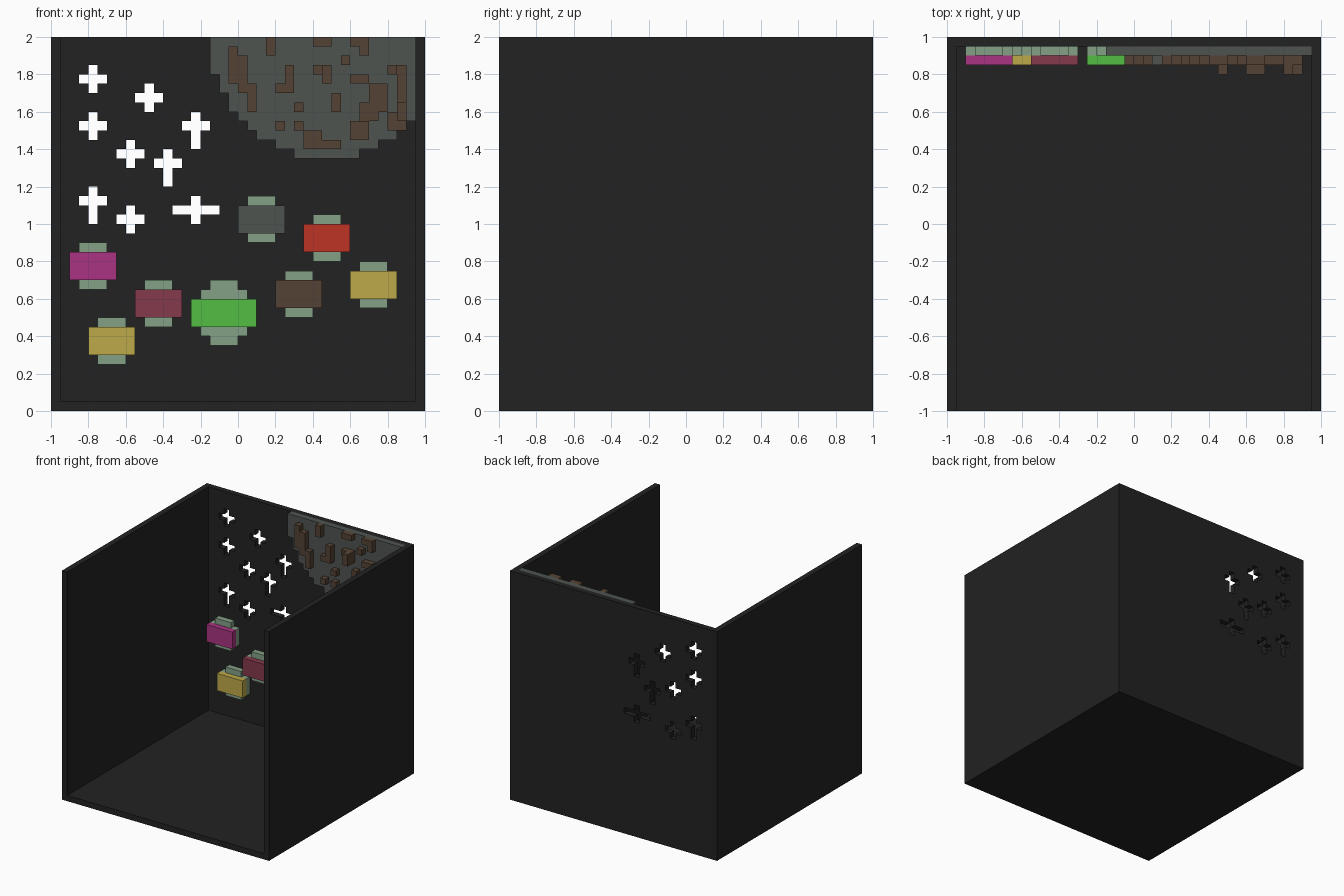
import bpy, bmesh

if "Cube" in bpy.data.objects:
    bpy.data.objects.remove(bpy.data.objects["Cube"])

U = 0.05  # one block of the grid


def material(name, rgb):
    lin = [(c / 255 / 12.92) if c < 11 else ((c / 255 + 0.055) / 1.055) ** 2.4 for c in rgb]
    m = bpy.data.materials.new(name)
    m.use_nodes = True
    m.diffuse_color = (*lin, 1)
    bsdf = next(n for n in m.node_tree.nodes if n.type == 'BSDF_PRINCIPLED')
    bsdf.inputs["Base Color"].default_value = (*lin, 1)
    return m


MAT = {
    "charcoal": material("charcoal", (34, 34, 34)),
    "grey": material("stone grey", (78, 84, 80)),
    "brown": material("brown", (84, 66, 52)),
    "sage": material("sage green", (132, 160, 134)),
    "magenta": material("magenta", (170, 52, 130)),
    "wine": material("wine red", (132, 58, 76)),
    "yellow": material("mustard yellow", (190, 170, 72)),
    "green": material("bright green", (84, 190, 66)),
    "red": material("red", (190, 52, 36)),
}


def finish(name, bm, mat):
    me = bpy.data.meshes.new(name)
    bmesh.ops.recalc_face_normals(bm, faces=bm.faces)
    bm.to_mesh(me)
    bm.free()
    me.materials.append(MAT[mat])
    ob = bpy.data.objects.new(name, me)
    bpy.context.collection.objects.link(ob)
    return ob


def box(name, lo, hi, mat):
    bm = bmesh.new()
    bmesh.ops.create_cube(bm, size=1)
    for v in bm.verts:
        v.co = [lo[a] if v.co[a] < 0 else hi[a] for a in range(3)]
    return finish(name, bm, mat)


def plate(name, cells, y0, y1, mat):
    """Slab made of grid cells (column, row), with only its outer faces."""
    bm = bmesh.new()
    verts = {}

    def vert(i, k, y):
        if (i, k, y) not in verts:
            verts[i, k, y] = bm.verts.new((i * U - 1, y, k * U))
        return verts[i, k, y]

    for i, k in cells:
        corners = [(i, k), (i + 1, k), (i + 1, k + 1), (i, k + 1)]
        for y in (y0, y1):
            bm.faces.new([vert(*c, y) for c in corners])
        for n, (di, dk) in enumerate([(0, -1), (1, 0), (0, 1), (-1, 0)]):
            if (i + di, k + dk) not in cells:
                a, b = corners[n], corners[(n + 1) % 4]
                bm.faces.new([vert(*a, y0), vert(*b, y0), vert(*b, y1), vert(*a, y1)])
    return finish(name, bm, mat)


def rect(i0, i1, k0, k1):
    return {(i, k) for i in range(i0, i1) for k in range(k0, k1)}


# Open box: floor and side walls
box("floor", (-1, -1, 0), (1, 1, U), "charcoal")
for side, x in (("right", -1), ("left", 1 - U)):
    box(side + "_wall", (x, -1, U), (x + U, 1, 2), "charcoal")

# Back wall pierced by star-shaped holes: column, row, arm width, arm down
stars = [(4, 35, 1, 1), (10, 33, 1, 1), (4, 30, 1, 1), (15, 30, 1, 2), (8, 27, 1, 1),
         (12, 26, 1, 2), (4, 22, 1, 2), (8, 20, 1, 1), (15, 21, 2, 1)]
holes = set()
for i, k, w, d in stars:
    holes |= rect(i - w, i + w + 1, k, k + 1) | rect(i, i + 1, k - d, k + 2)
plate("back_wall", rect(1, 39, 1, 40) - holes, 1 - U, 1, "charcoal")

# Moon disc, cut off by the top and left walls
moon = set()
for r, s in enumerate([0, 0, 0, 0, 1, 1, 2, 2, 3, 4, 5, 7, 9]):
    moon |= rect(17 + s, 17 + min(22, 25 - s), 39 - r, 40 - r)
plate("moon", moon, 0.90, 0.95, "grey")

# Raised moon patches: # is one block deep, D is two
pattern = [
    "......#....##..##.....",
    "..#...#.........#.....",
    "..##..........#.......",
    "..##....#..#D......D#.",
    "..##....#...D..##...#.",
    "...##..##........##.#.",
    "....#........#...##.#.",
    "....#....#...#..###.D.",
    "................##.#D.",
    ".......#.#.....DD..##.",
    "..........##...DD.....",
    "..........####........",
]
patches = {"#": set(), "D": set(), ".": set()}
for r, line in enumerate(pattern):
    for c, mark in enumerate(line):
        patches[mark].add((17 + c, 39 - r))
plate("moon_patches", patches["#"], 0.85, 0.90, "brown")
plate("moon_tall_patches", patches["D"], 0.80, 0.90, "brown")

# Lanterns: coloured block on a stepped sage backing (left column, bottom row, colour)
lanterns = [(2, 14, "magenta"), (9, 10, "wine"), (4, 6, "yellow"), (20, 19, "grey"),
            (27, 17, "red"), (24, 11, "brown"), (32, 12, "yellow")]
for i, k, colour in lanterns:
    body = rect(i, i + 5, k, k + 3)
    plate("lantern_backing", body | rect(i + 1, i + 4, k - 1, k + 4), 0.90, 0.95, "sage")
    plate("lantern_body", body, 0.85, 0.90, colour)

# Large lantern with two-step caps
body = rect(15, 22, 9, 12)
plate("large_lantern_backing", body | rect(16, 21, 8, 13) | rect(17, 20, 7, 14), 0.90, 0.95, "sage")
plate("large_lantern_body", body, 0.85, 0.90, "green")
